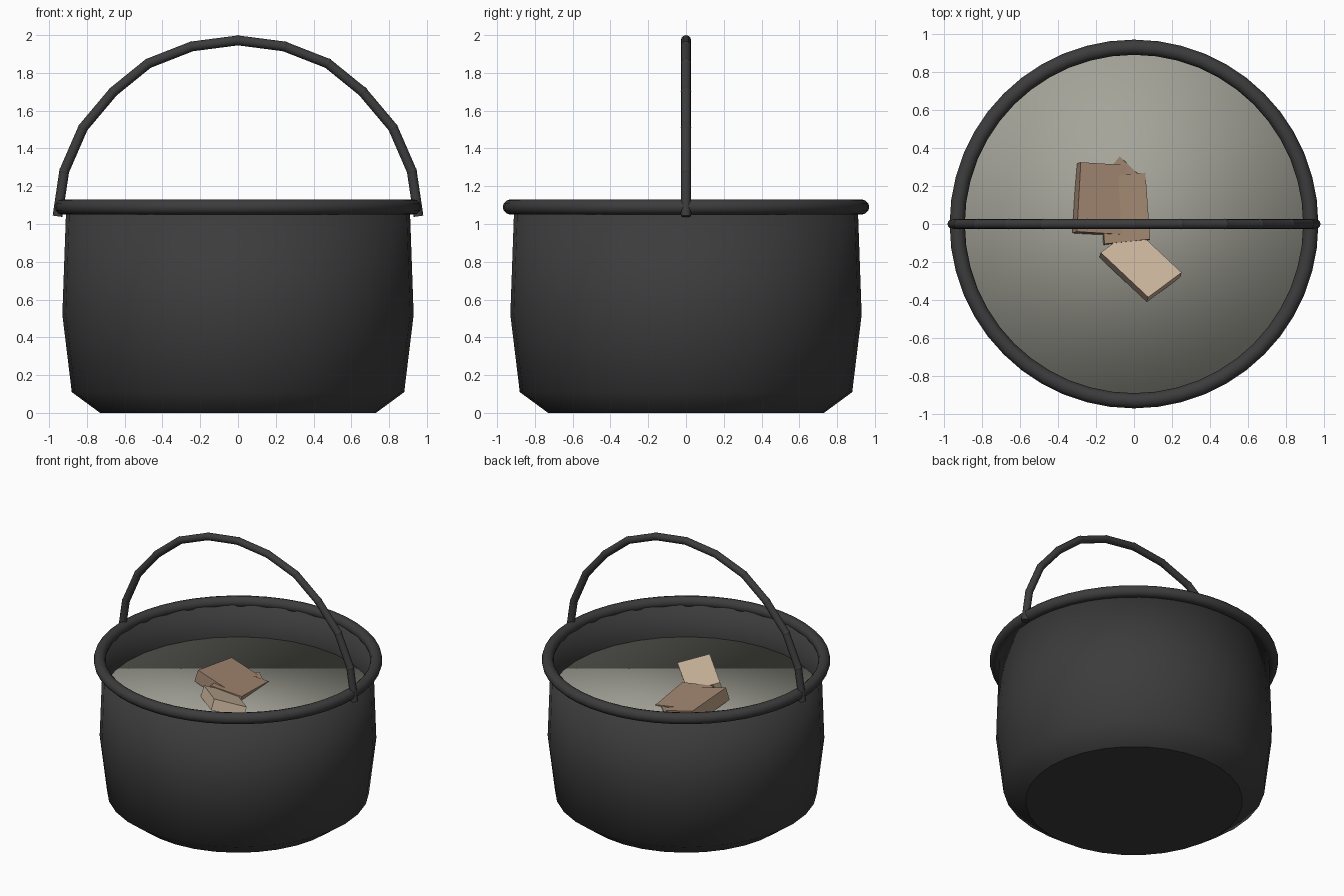
import bpy, bmesh, math
from mathutils import Vector

if "Cube" in bpy.data.objects:
    bpy.data.objects.remove(bpy.data.objects["Cube"])

SIDES = 32


def material(name, rgb):
    m = bpy.data.materials.new(name)
    m.diffuse_color = (*rgb, 1)
    m.use_nodes = True
    m.node_tree.nodes["Principled BSDF"].inputs["Base Color"].default_value = m.diffuse_color
    return m


IRON = material("black iron", (0.045, 0.045, 0.046))
BROTH = material("grey green broth", (0.37, 0.37, 0.32))
BROWN = material("brown chunk", (0.36, 0.24, 0.165))
TAN = material("tan chunk", (0.60, 0.46, 0.335))


def finish(name, bm, mat):
    mesh = bpy.data.meshes.new(name)
    bm.to_mesh(mesh)
    bm.free()
    ob = bpy.data.objects.new(name, mesh)
    mesh.materials.append(mat)
    bpy.context.collection.objects.link(ob)
    return ob


def lathe(name, profile, mat, cap_top=False, flat_bottom=True):
    """Revolve (radius, z) points around z, closing the first ring."""
    bm = bmesh.new()
    rings = []
    for r, z in profile:
        rings.append([bm.verts.new((r * math.cos(2 * math.pi * i / SIDES),
                                    r * math.sin(2 * math.pi * i / SIDES), z))
                      for i in range(SIDES)])
    for a, b in zip(rings, rings[1:]):
        for i in range(SIDES):
            j = (i + 1) % SIDES
            bm.faces.new((a[i], a[j], b[j], b[i])).smooth = True
    bottom = bm.faces.new(rings[0][::-1])
    bottom.smooth = not flat_bottom
    if cap_top:
        bm.faces.new(rings[-1]).smooth = True
    return finish(name, bm, mat)


# pot body: outside wall, then over the lip and down the inside
lathe("pot_body", [(0.73, 0), (0.88, 0.11), (0.93, 0.52), (0.91, 1.08),
                   (0.895, 1.08), (0.905, 0.79)], IRON)

# broth surface inside the pot, softly shaded over its edge
lathe("broth", [(0.905, 0.74), (0.905, 0.84)], BROTH, cap_top=True, flat_bottom=False)

# rolled rim
bpy.ops.mesh.primitive_torus_add(major_radius=0.93, minor_radius=0.04, location=(0, 0, 1.09),
                                 major_segments=48, minor_segments=12)
rim = bpy.context.object
rim.name = "rim"
rim.data.materials.append(IRON)
bpy.ops.object.shade_smooth()

# bail handle: straight rods laid end to end along an arch
half = [(0.955, 1.045), (0.92, 1.28), (0.82, 1.51), (0.66, 1.70), (0.475, 1.85), (0.245, 1.94)]
path = [(-x, z) for x, z in half] + [(0, 1.972)] + half[::-1]
bm = bmesh.new()
for (x0, z0), (x1, z1) in zip(path, path[1:]):
    a, b = Vector((x0, 0, z0)), Vector((x1, 0, z1))
    d = b - a
    mat = d.to_track_quat('Z', 'Y').to_matrix().to_4x4()
    mat.translation = (a + b) / 2
    bmesh.ops.create_cone(bm, cap_ends=True, segments=12, radius1=0.026, radius2=0.026,
                          depth=d.length + 0.008, matrix=mat)
for x, z in path[1:-1]:  # knuckles at the joints
    ret = bmesh.ops.create_icosphere(bm, subdivisions=2, radius=0.028)
    bmesh.ops.translate(bm, verts=ret["verts"], vec=(x, 0, z))
handle = finish("handle", bm, IRON)
bpy.context.view_layer.objects.active = handle
rim.select_set(False)
handle.select_set(True)
bpy.ops.object.shade_smooth_by_angle(angle=math.radians(40))


def chunk(name, corner, left, right, thick, mat):
    """Slab from one top corner, its two neighbours and a thickness."""
    p, q, r = Vector(corner), Vector(left), Vector(right)
    u, v = q - p, r - p
    n = u.cross(v).normalized()
    if n.z < 0:
        n = -n
    bm = bmesh.new()
    top = [bm.verts.new(c) for c in (p, q, q + v, r)]
    low = [bm.verts.new(c.co - n * thick) for c in top]
    bm.faces.new(top)
    bm.faces.new(low[::-1])
    for i in range(4):
        j = (i + 1) % 4
        bm.faces.new((top[i], low[i], low[j], top[j]))
    bmesh.ops.recalc_face_normals(bm, faces=bm.faces)
    finish(name, bm, mat)


# floating chunks
chunk("chunk_upper", (-0.28, 0.325, 0.909), (-0.30, -0.04, 0.949), (-0.04, 0.31, 0.844), 0.09, BROWN)
chunk("chunk_lower", (0.06, 0.27, 0.845), (0.085, -0.08, 0.872), (-0.18, 0.245, 0.872), 0.09, BROWN)
chunk("chunk_sunken", (-0.075, 0.355, 0.846), (0.045, 0.24, 0.848), (-0.23, 0.17, 0.83), 0.08, BROWN)
chunk("chunk_pale", (0.0, -0.02, 0.85), (0.25, -0.255, 0.905), (-0.175, -0.15, 0.912), 0.08, TAN)
